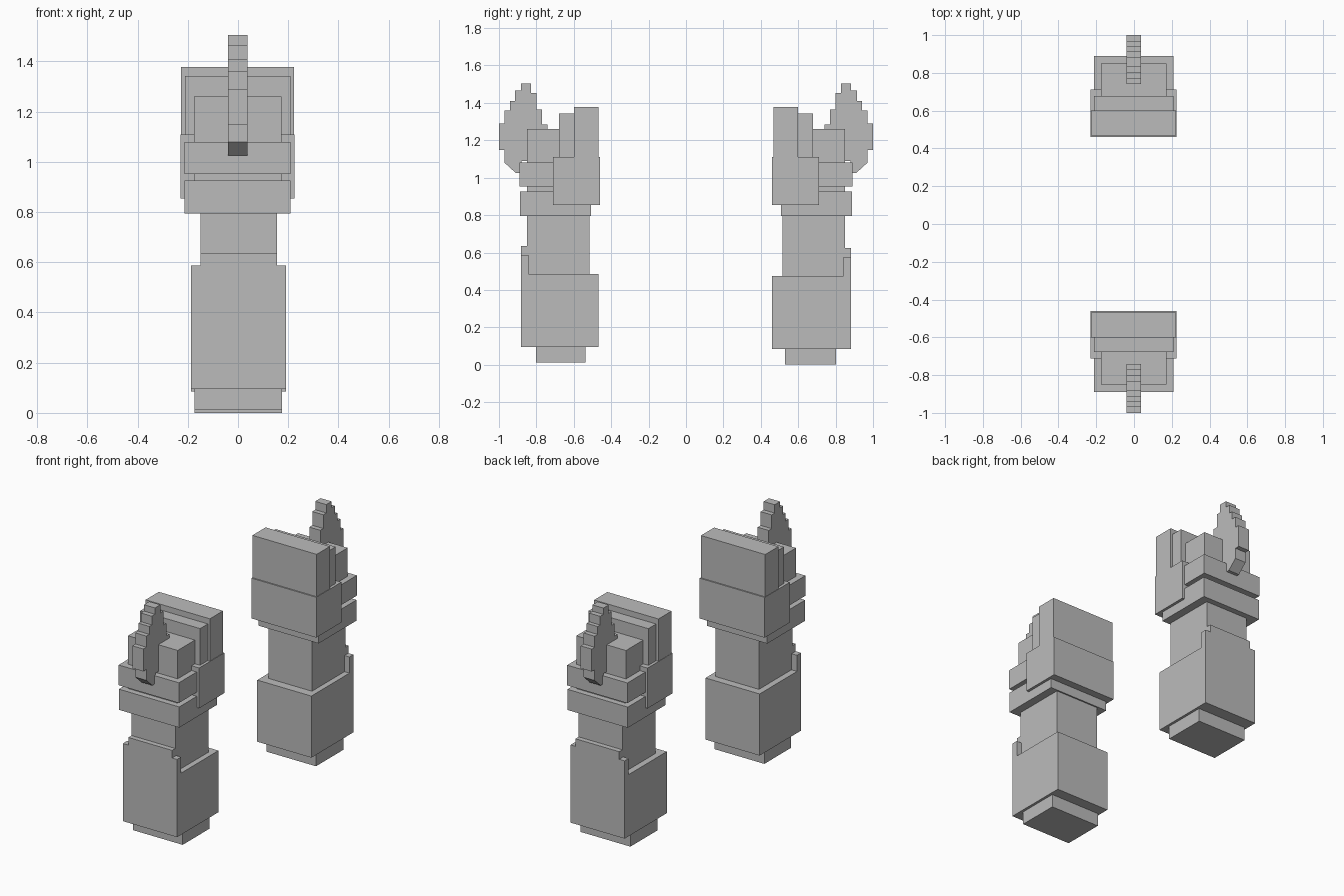
import bpy
import bmesh

old = bpy.data.objects.get("Cube")
if old:
    bpy.data.objects.remove(old, do_unlink=True)

grey = bpy.data.materials.new("plain grey")
grey.use_nodes = True
grey.diffuse_color = (0.5, 0.5, 0.5, 1)
grey.node_tree.nodes["Principled BSDF"].inputs["Base Color"].default_value = (0.5, 0.5, 0.5, 1)


def prism(name, profile, x0, x1, side):
    """Extrude a (y, z) outline from x0 to x1; side flips it to front or back."""
    bm = bmesh.new()
    face = bm.faces.new([bm.verts.new((x0, y * side, z)) for y, z in profile])
    result = bmesh.ops.extrude_face_region(bm, geom=[face])
    moved = [v for v in result["geom"] if isinstance(v, bmesh.types.BMVert)]
    bmesh.ops.translate(bm, verts=moved, vec=(x1 - x0, 0, 0))
    bmesh.ops.recalc_face_normals(bm, faces=bm.faces)
    mesh = bpy.data.meshes.new(name)
    bm.to_mesh(mesh)
    bm.free()
    mesh.materials.append(grey)
    bpy.context.collection.objects.link(bpy.data.objects.new(name, mesh))


def block(name, x0, x1, y0, y1, z0, z1, side):
    prism(name, [(y0, z0), (y1, z0), (y1, z1), (y0, z1)], x0, x1, side)


# Stepped edges of the blade, as (distance outward, top of step)
OUTER_STEPS = [(1.0, 1.29), (0.97, 1.36), (0.94, 1.41), (0.915, 1.465), (0.883, 1.505)]
INNER_STEPS = [(0.83, 1.452), (0.80, 1.365), (0.77, 1.285), (0.74, 1.09)]


def blade_outline():
    pts = [(0.88, 1.025), (0.91, 1.025), (0.97, 1.08), (0.97, 1.148)]
    z = 1.148
    for y, top in OUTER_STEPS:
        pts += [(y, z), (y, top)]
        z = top
    for y, low in INNER_STEPS:
        pts += [(y, z), (y, low)]
        z = low
    return pts + [(0.88, 1.09)]


# Each tower: outward distance along y, mirrored front and back
for label, side, drop, near in (("front", -1, 0.0, 0.0), ("back", 1, 0.01, 0.007)):
    def part(name, x0, x1, y0, y1, z0, z1):
        block(label + "_" + name, x0, x1, y0, y1, z0, z1, side)

    # Lower sleeve with its raised outer lip
    part("base", -0.173, 0.175, 0.537 - near, 0.803, 0.012 - drop * 1.2, 0.095 - drop)
    part("lower_sleeve", -0.188, 0.191, 0.468 - near, 0.882, 0.095 - drop, 0.485 - drop)
    part("sleeve_lip", -0.188, 0.191, 0.842, 0.882, 0.485 - drop, 0.587 - drop)
    part("lip_centre", -0.15, 0.156, 0.848, 0.882, 0.587 - drop, 0.635 - drop)
    part("column", -0.149, 0.156, 0.517, 0.85, 0.485 - drop, 0.795)

    # Cuff bands and the core between them
    part("lower_band", -0.213, 0.209, 0.508, 0.887, 0.795, 0.926)
    part("core", -0.175, 0.173, 0.60, 0.85, 0.926, 1.26)
    part("upper_band", -0.213, 0.209, 0.60, 0.89, 0.952, 1.08)

    # Stepped inner slabs
    part("middle_slab", -0.211, 0.209, 0.60, 0.678, 1.08, 1.342)
    part("lower_slab", -0.229, 0.226, 0.46, 0.711, 0.855, 1.11)
    part("upper_slab", -0.227, 0.223, 0.468, 0.60, 1.11, 1.378)

    # Stepped blade
    prism(label + "_blade", blade_outline(), -0.04, 0.037, side)
